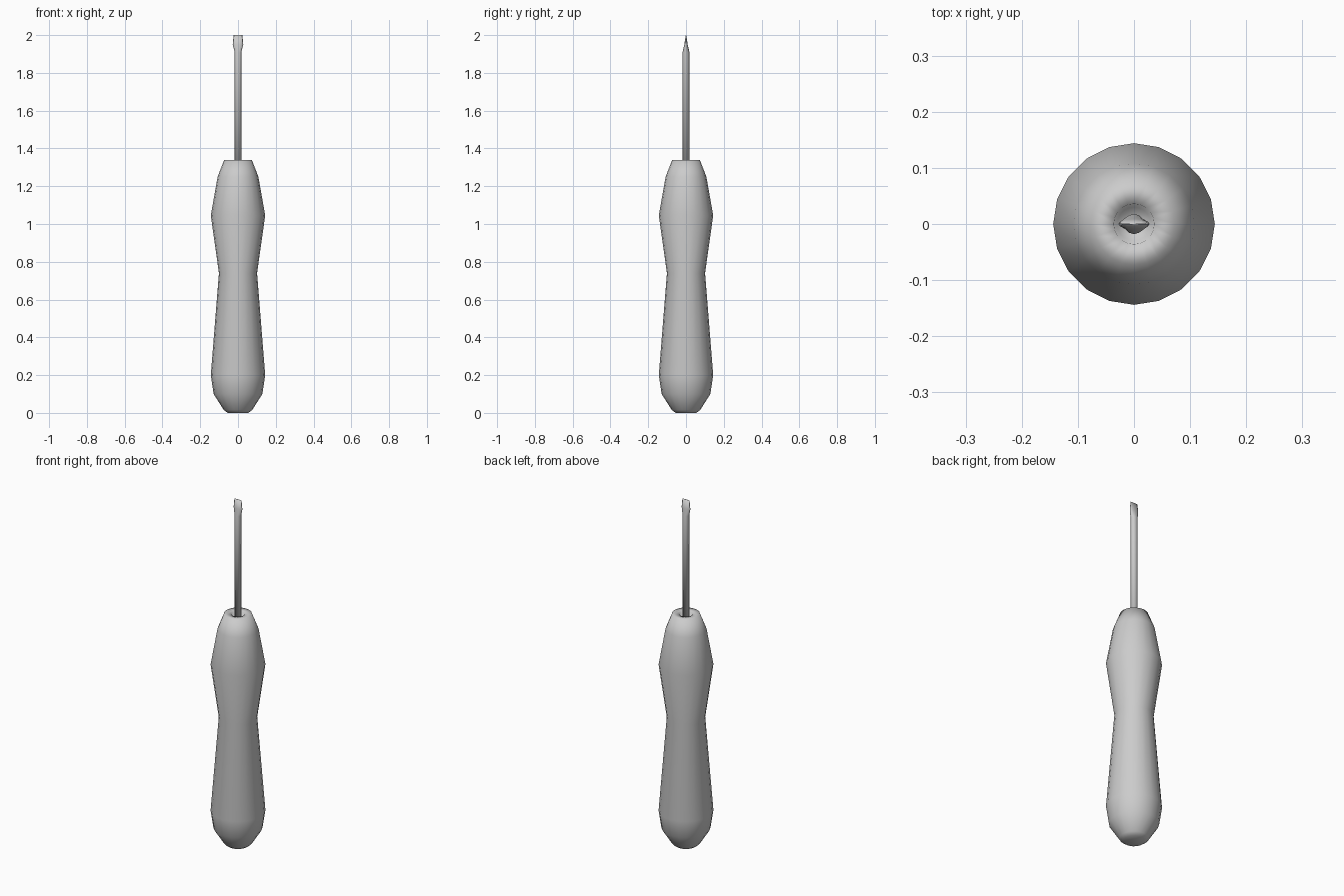
import bpy, bmesh
from math import sin, cos, pi

if "Cube" in bpy.data.objects:
    bpy.data.objects.remove(bpy.data.objects["Cube"])


def loft(name, sections, sides):
    """Skin elliptical rings (half_x, half_y, z) and cap both ends."""
    bm = bmesh.new()
    rings = []
    for rx, ry, z in sections:
        rings.append([bm.verts.new((rx * cos(2 * pi * i / sides),
                                    ry * sin(2 * pi * i / sides), z))
                      for i in range(sides)])
    for a, b in zip(rings, rings[1:]):
        for i in range(sides):
            j = (i + 1) % sides
            bm.faces.new((a[i], a[j], b[j], b[i]))
    bm.faces.new(rings[0][::-1])
    bm.faces.new(rings[-1])
    bmesh.ops.recalc_face_normals(bm, faces=bm.faces)
    mesh = bpy.data.meshes.new(name)
    bm.to_mesh(mesh)
    bm.free()
    obj = bpy.data.objects.new(name, mesh)
    bpy.context.collection.objects.link(obj)
    for p in mesh.polygons:
        p.use_smooth = True
    return obj


# Handle: waisted grip with a recessed socket at the top
profile = [(0.055, 0.0), (0.075, 0.015), (0.129, 0.10), (0.144, 0.20),
           (0.101, 0.74), (0.144, 1.045), (0.108, 1.25), (0.073, 1.34),
           (0.036, 1.337), (0.03, 1.30)]
loft("handle", [(r, r, z) for r, z in profile], 20)

# Shaft with flared, flattened slotted tip
loft("shaft_and_tip", [(0.018, 0.018, 1.28), (0.018, 0.018, 1.91),
                       (0.028, 0.009, 1.95), (0.023, 0.001, 2.0)], 12)
